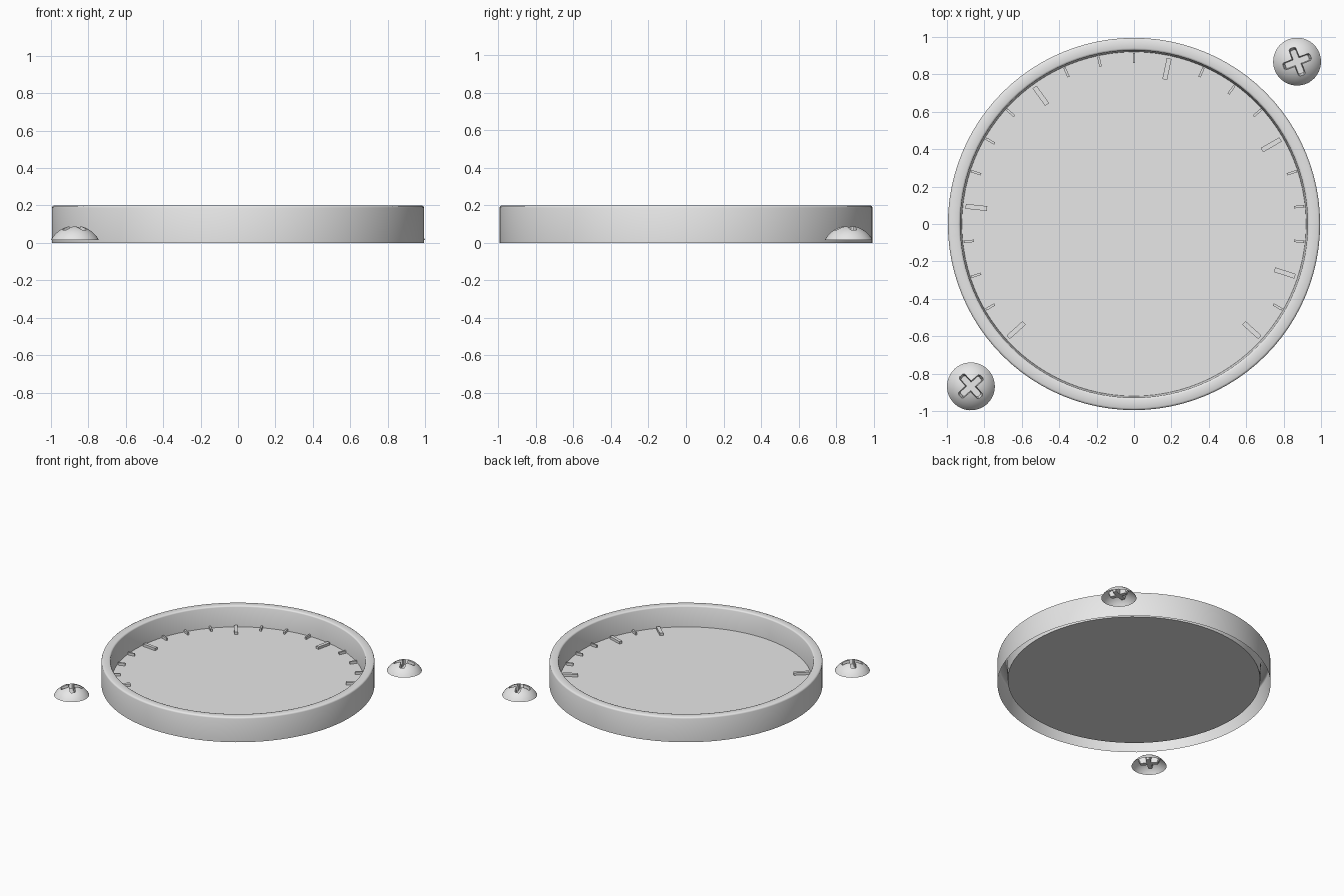
import bpy, bmesh, math
from mathutils import Matrix

cube = bpy.data.objects.get("Cube")
if cube:
    bpy.data.objects.remove(cube, do_unlink=True)

# One plain grey for everything
grey = bpy.data.materials.new("light_grey")
grey.use_nodes = True
grey.diffuse_color = (0.8, 0.8, 0.8, 1)
grey.node_tree.nodes["Principled BSDF"].inputs["Base Color"].default_value = (0.8, 0.8, 0.8, 1)


def add_object(name, bm):
    mesh = bpy.data.meshes.new(name)
    bm.to_mesh(mesh)
    bm.free()
    mesh.materials.append(grey)
    obj = bpy.data.objects.new(name, mesh)
    bpy.context.collection.objects.link(obj)
    return obj


def smooth(obj, degrees=35):
    bpy.ops.object.select_all(action='DESELECT')
    obj.select_set(True)
    bpy.context.view_layer.objects.active = obj
    bpy.ops.object.shade_smooth_by_angle(angle=math.radians(degrees))


def lathe(profile, steps):
    """Turn (radius, height) points around z, listed from outside bottom upward."""
    bm = bmesh.new()
    verts = [bm.verts.new((r, 0, z)) for r, z in profile]
    edges = [bm.edges.new(pair) for pair in zip(verts, verts[1:])]
    bmesh.ops.spin(bm, geom=verts + edges, axis=(0, 0, 1), cent=(0, 0, 0),
                   angle=math.tau, steps=steps, use_merge=False)
    bmesh.ops.remove_doubles(bm, verts=bm.verts, dist=1e-5)
    bmesh.ops.recalc_face_normals(bm, faces=bm.faces)
    return bm


FACE_Z = 0.035
FACE_R = 0.92

# Open-bottomed rim shell with softened top edges
bm = lathe([(0.995, 0), (0.995, 0.188), (0.992, 0.196), (0.984, 0.2),
            (0.94, 0.2), (0.932, 0.197), (0.929, 0.19), (FACE_R, FACE_Z)], 96)
top = max(bm.faces, key=lambda f: f.calc_center_median().z)
if top.normal.z < 0:
    bmesh.ops.reverse_faces(bm, faces=bm.faces)
smooth(add_object("rim", bm), 50)

# Flat dial face
bm = bmesh.new()
bmesh.ops.create_circle(bm, cap_ends=True, segments=96, radius=FACE_R,
                        matrix=Matrix.Translation((0, 0, FACE_Z)))
add_object("dial_face", bm)

# Scale marks, every fourth and the last one long
bm = bmesh.new()
for i in range(23):
    long = i % 4 == 0 or i == 22
    inner, outer, width = (0.79, 0.905, 0.026) if long else (0.86, 0.914, 0.013)
    turn = Matrix.Rotation(math.radians(222 - 12 * i), 4, 'Z')
    place = Matrix.Translation(((inner + outer) / 2, 0, FACE_Z + 0.01))
    size = Matrix.Diagonal((outer - inner, width, 0.02, 1))
    bmesh.ops.create_cube(bm, size=1, matrix=turn @ place @ size)
add_object("scale_marks", bm)


# Domed screw heads with a tapered cross recess
def cross_cutter(length=0.088, half=0.021, chamfer=0.008, low=0.035, high=0.12):
    arm = [(length - chamfer, -half), (length, chamfer - half), (length, half - chamfer),
           (length - chamfer, half), (half, half)]
    bm = bmesh.new()
    rings = []
    for z, scale in ((low, 0.75), (high, 1.1)):
        ring = []
        for k in range(4):
            turn = Matrix.Rotation(k * math.pi / 2, 3, 'Z')
            for x, y in arm:
                v = bm.verts.new((x * scale, y * scale, z))
                v.co = turn @ v.co
                ring.append(v)
        rings.append(ring)
        bm.faces.new(ring)
    count = len(rings[0])
    for i in range(count):
        j = (i + 1) % count
        bm.faces.new((rings[0][i], rings[0][j], rings[1][j], rings[1][i]))
    bmesh.ops.recalc_face_normals(bm, faces=bm.faces)
    return add_object("cross_cutter", bm)


def screw(name, x, y, degrees):
    radius, base, height = 0.128, 0.016, 0.076
    ball = (radius ** 2 + height ** 2) / (2 * height)
    sweep = math.asin(radius / ball)
    arc = [(ball * math.sin(sweep * t / 8), base + height - ball + ball * math.cos(sweep * t / 8))
           for t in range(8, -1, -1)]
    head = add_object(name, lathe([(0, base)] + arc, 40))
    cutter = cross_cutter()
    cut = head.modifiers.new("recess", 'BOOLEAN')
    cut.operation, cut.solver, cut.object = 'DIFFERENCE', 'EXACT', cutter
    bpy.context.view_layer.update()
    graph = bpy.context.evaluated_depsgraph_get()
    mesh = bpy.data.meshes.new_from_object(head.evaluated_get(graph))
    head.modifiers.clear()
    bpy.data.objects.remove(cutter, do_unlink=True)
    # Leave the underside open
    bm = bmesh.new()
    bm.from_mesh(mesh)
    under = [f for f in bm.faces if all(v.co.z < base + 0.001 for v in f.verts)]
    bmesh.ops.delete(bm, geom=under, context='FACES')
    bm.to_mesh(mesh)
    bm.free()
    head.data = mesh
    head.location = (x, y, 0)
    head.rotation_euler.z = math.radians(degrees)
    smooth(head)


screw("left_back_screw", 0.872, 0.868, 21)
screw("right_front_screw", -0.872, -0.868, 42)
